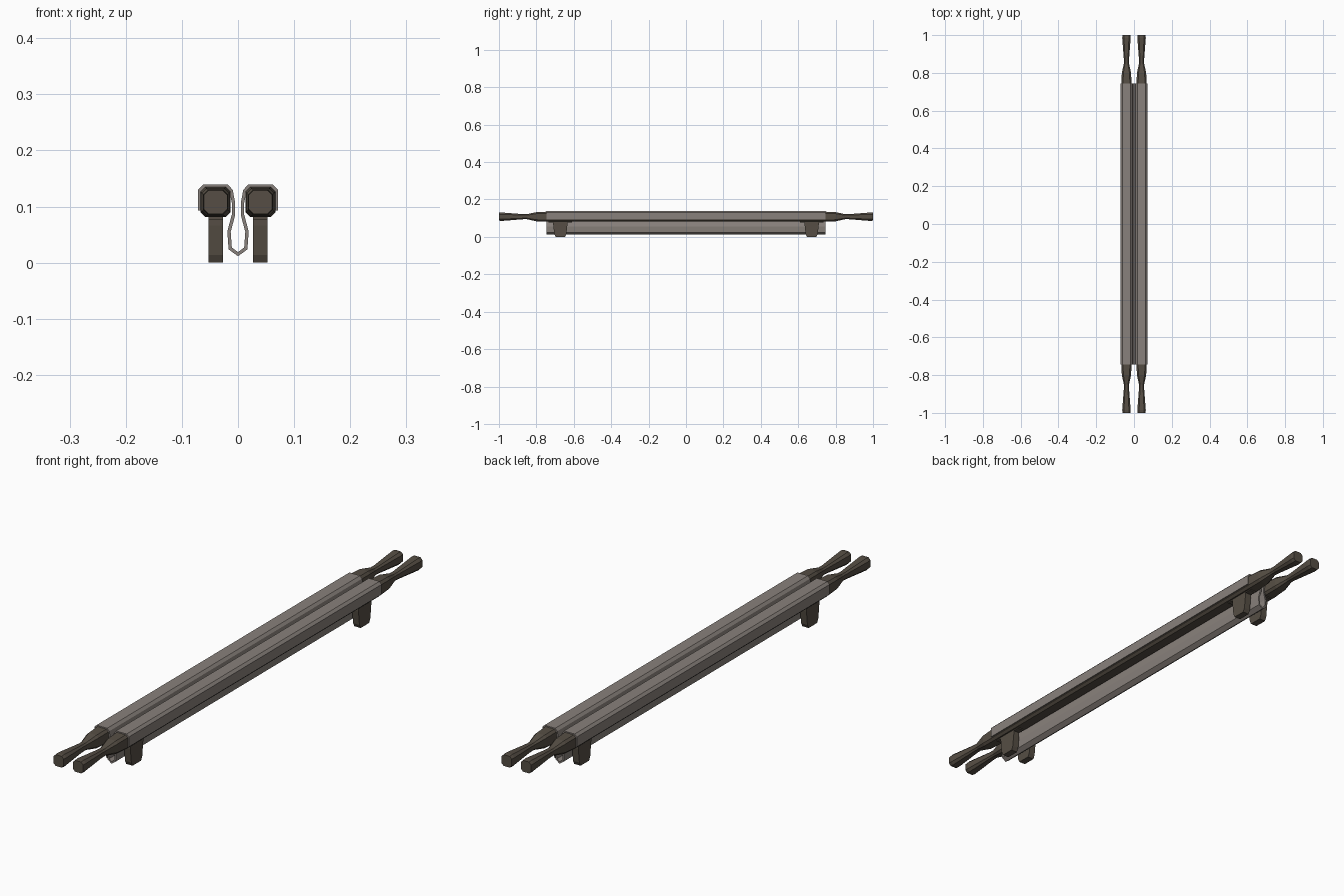
import bpy, bmesh

if "Cube" in bpy.data.objects:
    bpy.data.objects.remove(bpy.data.objects["Cube"])


def material(name, rgb):
    m = bpy.data.materials.new(name)
    m.diffuse_color = (*rgb, 1)
    m.use_nodes = True
    m.node_tree.nodes["Principled BSDF"].inputs["Base Color"].default_value = m.diffuse_color
    return m


CANVAS = material("grey canvas", (0.25, 0.22, 0.20))
WOOD = material("dark wood", (0.092, 0.076, 0.058))


def loft(name, rings, mat, capped=True, closed=True):
    """Bridge a list of equally sized 3D rings into one mesh."""
    bm = bmesh.new()
    rows = [[bm.verts.new(p) for p in r] for r in rings]
    n = len(rows[0])
    for a, b in zip(rows, rows[1:]):
        for i in range(n if closed else n - 1):
            j = (i + 1) % n
            bm.faces.new((a[i], a[j], b[j], b[i]))
    if capped:
        bm.faces.new(rows[0])
        bm.faces.new(rows[-1])
    bmesh.ops.recalc_face_normals(bm, faces=bm.faces)
    me = bpy.data.meshes.new(name)
    bm.to_mesh(me)
    bm.free()
    me.materials.append(mat)
    ob = bpy.data.objects.new(name, me)
    bpy.context.collection.objects.link(ob)
    return ob


def octagon(x, y, z, half, cut):
    k = half - cut
    pts = [(half, -k), (half, k), (k, half), (-k, half),
           (-half, k), (-half, -k), (-k, -half), (k, -half)]
    return [(x + u, y, z + v) for u, v in pts]


# canvas sheet: outer surface profile of the left half, mirrored
half = [(-.071, .093), (-.071, .130), (-.062, .139), (-.018, .139),
        (-.0095, .130), (-.005, .107), (-.005, .085), (-.013, .055),
        (-.011, .027), (0, .019)]
profile = half + [(-x, z) for x, z in half[-2::-1]]
inner = []
T = .006
for i, (x, z) in enumerate(profile):
    # mitred offset towards the underside
    ns = []
    for a, b in ((i - 1, i), (i, i + 1)):
        if a >= 0 and b < len(profile):
            dx, dz = profile[b][0] - profile[a][0], profile[b][1] - profile[a][1]
            l = (dx * dx + dz * dz) ** .5
            ns.append((dz / l, -dx / l))
    nx, nz = sum(n[0] for n in ns) / len(ns), sum(n[1] for n in ns) / len(ns)
    s = T / (nx * nx + nz * nz)
    inner.append((x + nx * s, z + nz * s))
section = profile + inner[::-1]
loft("canvas_sheet", [[(x, y, z) for x, z in section] for y in (-.745, .745)], CANVAS)

for side, sx in (("left", -.04), ("right", .04)):
    # carrying pole with turned grips at both ends
    stations = [(1.0, .021, .0085), (.985, .0225, .0095), (.87, .0135, .0055),
                (.85, .0135, .0055), (.80, .0245, .0085), (.745, .0268, .0085)]
    rings = [octagon(sx, -y, .108, h, c) for y, h, c in stations]
    rings += [octagon(sx, y, .108, h, c) for y, h, c in reversed(stations)]
    loft(side + "_pole", rings, WOOD)

    # feet with mounting plates
    for end, fy in (("front", -.672), ("back", .672)):
        def slab(z, hx, hy):
            return [(sx + u * hx, fy + v * hy, z)
                    for u, v in ((-1, -1), (1, -1), (1, 1), (-1, 1))]
        loft(f"{side}_{end}_foot",
             [slab(0, .013, .025), slab(.014, .013, .032),
              slab(.066, .013, .038), slab(.085, .013, .038)], WOOD)
        loft(f"{side}_{end}_foot_plate",
             [slab(.077, .013, .063), slab(.085, .013, .063)], WOOD)
